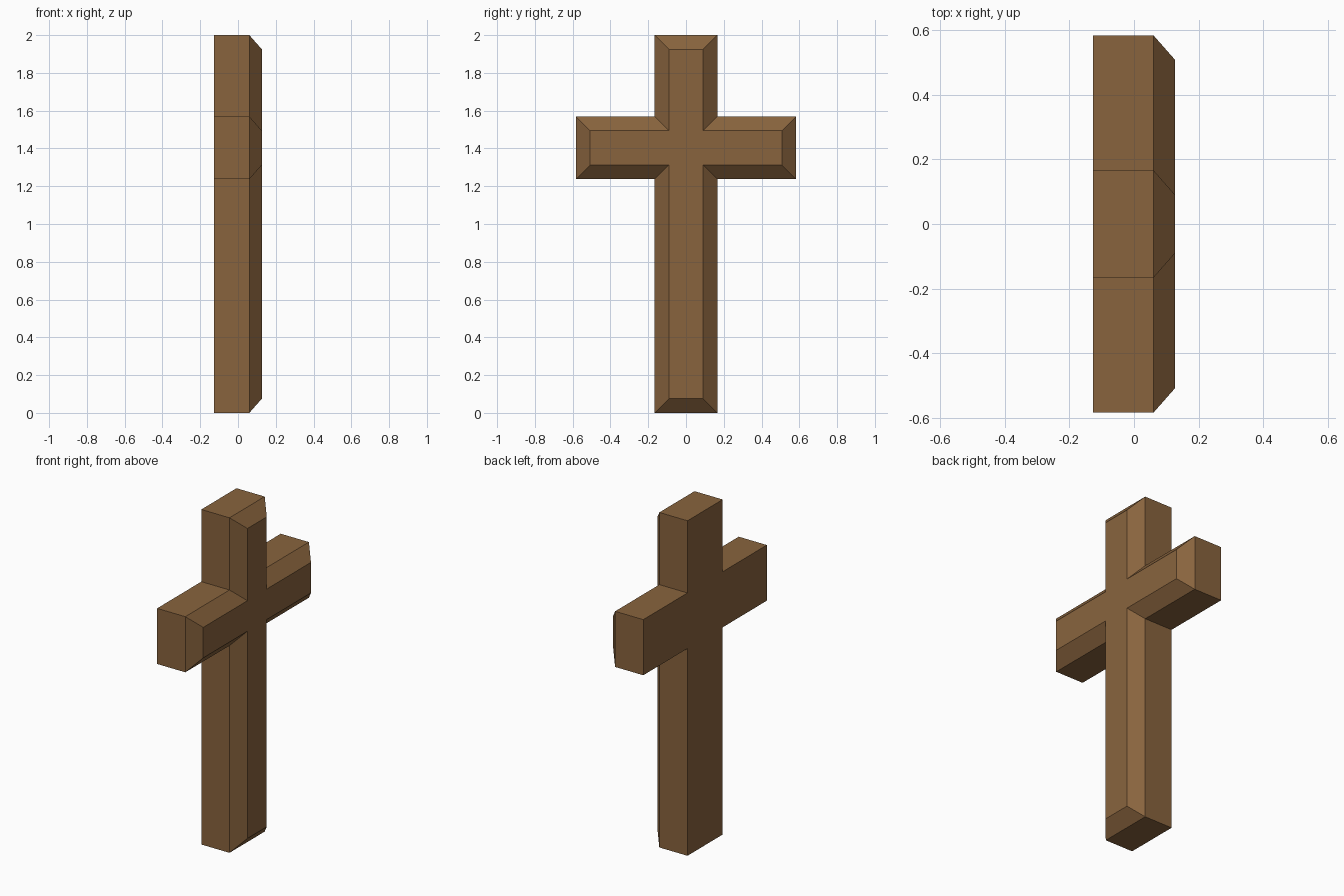
import bpy, bmesh

if "Cube" in bpy.data.objects:
    bpy.data.objects.remove(bpy.data.objects["Cube"])

wood = bpy.data.materials.new("brown wood")
wood.diffuse_color = (0.25, 0.127, 0.048, 1)
wood.use_nodes = True
wood.node_tree.nodes["Principled BSDF"].inputs["Base Color"].default_value = wood.diffuse_color

HALF, ARM = 0.166, 0.583            # beam half width, crossbar half length
LOW, HIGH, TOP = 1.237, 1.569, 2.0  # crossbar underside and top, post top
INSET = 0.075                       # bevel width
BACK, EDGE, FACE = -0.126, 0.060, 0.126


def outline(d):
    """Cross outline in y, z, shrunk by d, counter-clockwise from +x."""
    w, a, lo, hi, t = HALF - d, ARM - d, LOW + d, HIGH - d, TOP - d
    right = [(w, d), (w, lo), (a, lo), (a, hi), (w, hi), (w, t)]
    return right + [(-y, z) for y, z in reversed(right)]


# Three rings: back, start of the bevel, raised face
bm = bmesh.new()
rings = [[bm.verts.new((x, y, z)) for y, z in outline(d)]
         for x, d in ((BACK, 0), (EDGE, 0), (FACE, INSET))]

# Straight sides and bevelled border
for a, b in zip(rings, rings[1:]):
    for i in range(len(a)):
        j = (i + 1) % len(a)
        bm.faces.new((a[i], a[j], b[j], b[i]))

# Flat back and front face
bm.faces.new(rings[0][::-1])
bm.faces.new(rings[-1])
bmesh.ops.recalc_face_normals(bm, faces=bm.faces)

mesh = bpy.data.meshes.new("cross")
bm.to_mesh(mesh)
bm.free()
mesh.materials.append(wood)
cross = bpy.data.objects.new("cross", mesh)
bpy.context.collection.objects.link(cross)
